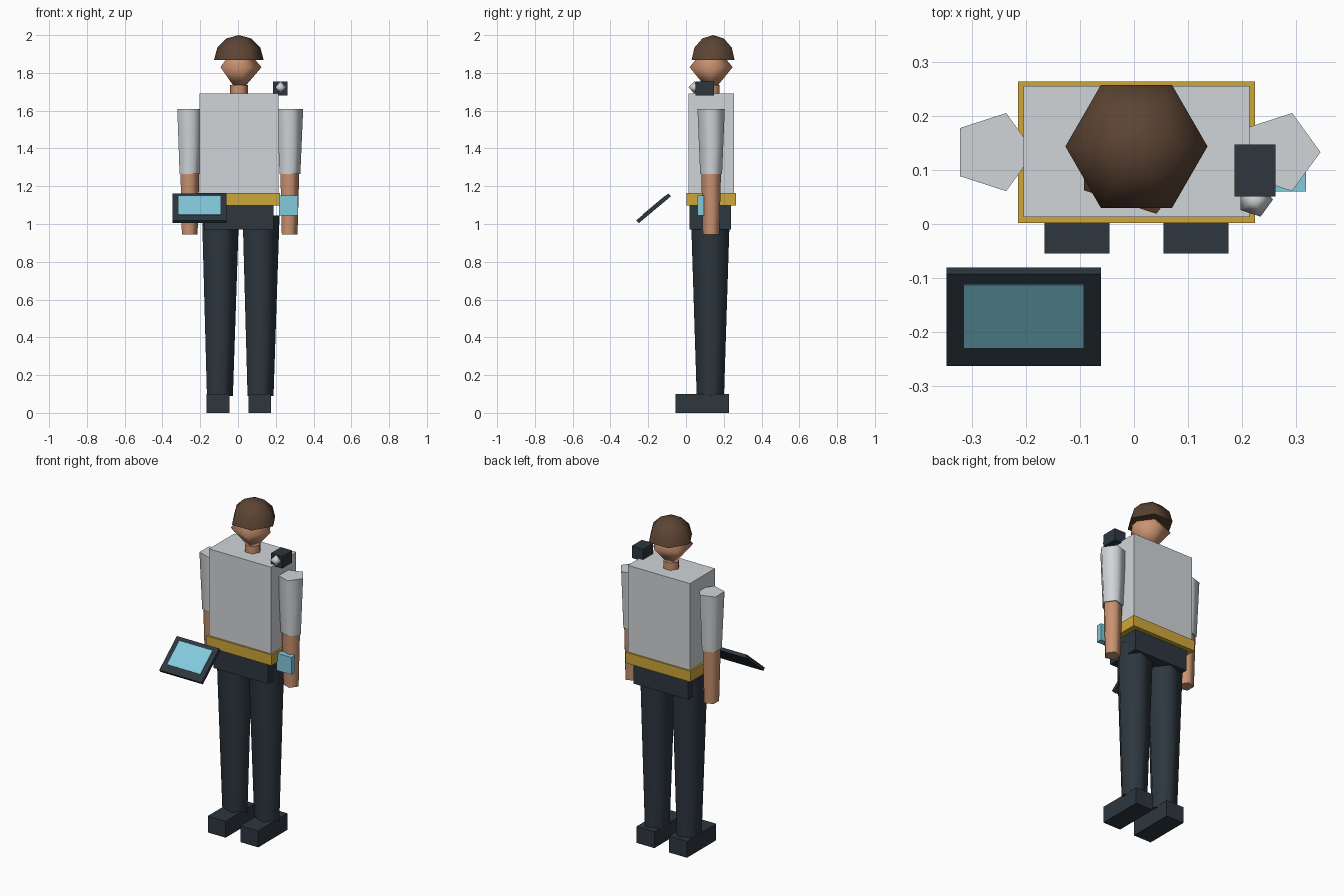
import bpy, bmesh, math
from mathutils import Matrix

cube = bpy.data.objects.get("Cube")
if cube:
    bpy.data.objects.remove(cube, do_unlink=True)

CX, CY = 0.0045, 0.133   # body axis


def linear(c):
    c /= 255
    return c / 12.92 if c <= 0.04045 else ((c + 0.055) / 1.055) ** 2.4


def material(name, *rgb):
    m = bpy.data.materials.new(name)
    col = [linear(c) for c in rgb] + [1]
    m.use_nodes = True
    m.diffuse_color = col
    m.node_tree.nodes["Principled BSDF"].inputs["Base Color"].default_value = col
    return m


shirt = material("light_grey", 209, 213, 216)
dark = material("dark_slate", 45, 55, 63)
gold = material("gold", 207, 167, 57)
skin = material("skin", 202, 146, 112)
brown = material("hair_brown", 92, 68, 51)
blue = material("screen_blue", 131, 202, 220)


def finish(name, bm, mat):
    bmesh.ops.recalc_face_normals(bm, faces=bm.faces)
    me = bpy.data.meshes.new(name)
    bm.to_mesh(me)
    bm.free()
    me.materials.append(mat)
    ob = bpy.data.objects.new(name, me)
    bpy.context.collection.objects.link(ob)
    return ob


def box(name, center, size, mat, tilt=0):
    """Box with its centre and full size, tilted about x."""
    bm = bmesh.new()
    bmesh.ops.create_cube(bm, size=1, matrix=Matrix.Diagonal((*size, 1)))
    ob = finish(name, bm, mat)
    ob.location = center
    ob.rotation_euler.x = tilt
    return ob


def turned(name, x, y, profile, sides, mat):
    """Smooth solid through (radius, z) rings from bottom to top, flat caps."""
    bm = bmesh.new()
    rings = []
    for r, z in profile:
        n = sides if r > 0 else 1
        rings.append([bm.verts.new((r * math.cos(math.tau * i / sides),
                                    r * math.sin(math.tau * i / sides), z))
                      for i in range(n)])
    for a, b in zip(rings, rings[1:]):
        for i in range(sides):
            j = (i + 1) % sides
            quad = [a[i % len(a)], a[j % len(a)], b[j % len(b)], b[i % len(b)]]
            bm.faces.new(list(dict.fromkeys(quad))).smooth = True
    for ring in (rings[0], rings[-1]):
        if len(ring) > 1:
            bm.faces.new(ring)
    ob = finish(name, bm, mat)
    ob.location = (x, y, 0)
    return ob


# Trunk
box("torso", (CX, 0.134, 1.42), (0.418, 0.242, 0.54), shirt)
box("belt", (CX, CY, 1.13), (0.438, 0.262, 0.066), gold)
box("hips", (CX, 0.128, 1.04), (0.366, 0.218, 0.14), dark)

# Limbs
for side, s in (("left", 1), ("right", -1)):
    leg_x, arm_x = CX + s * 0.1075, CX + s * 0.2645
    turned(side + "_leg", leg_x, 0.129, [(0.076, 0.09), (0.108, 1.045)], 5, dark)
    box(side + "_shoe", (CX + s * 0.11, 0.086, 0.05), (0.12, 0.281, 0.1), dark)
    turned(side + "_sleeve", arm_x, CY, [(0.061, 1.265), (0.076, 1.61)], 5, shirt)
    turned(side + "_forearm", arm_x, CY, [(0.046, 0.945), (0.055, 1.27)], 5, skin)

# Head
turned("neck", CX, 0.135, [(0.048, 1.67), (0.048, 1.735)], 6, skin)
turned("head", CX, CY, [(0, 1.69), (0.12, 1.83), (0, 1.97)], 5, skin)
dome = [(0.1315 * math.cos(a), 1.868 + 0.132 * math.sin(a))
        for a in (0, math.pi / 6, math.pi / 3)]
turned("hair", CX, 0.1435, dome + [(0, 2.0)], 6, brown)

# Shoulder camera
box("shoulder_camera", (0.224, 0.099, 1.717), (0.076, 0.097, 0.073), dark)
turned("camera_lens", 0.224, 0.045, [(0, 1.69), (0.033, 1.723), (0, 1.756)], 5, shirt)

# Wrist device
box("wrist_device", (0.268, 0.078, 1.098), (0.1, 0.036, 0.105), blue)

# Floating tablet, with its screen laid on the tilted top face
tilt = math.radians(40)
ty, tz = -0.1715, 1.083
box("tablet", (-0.204, ty, tz), (0.285, 0.222, 0.02), dark, tilt)
up, out = 0.01, 0.011
box("tablet_screen",
    (-0.204, ty + up * math.cos(tilt) - out * math.sin(tilt),
     tz + up * math.sin(tilt) + out * math.cos(tilt)),
    (0.223, 0.153, 0.003), blue, tilt)
